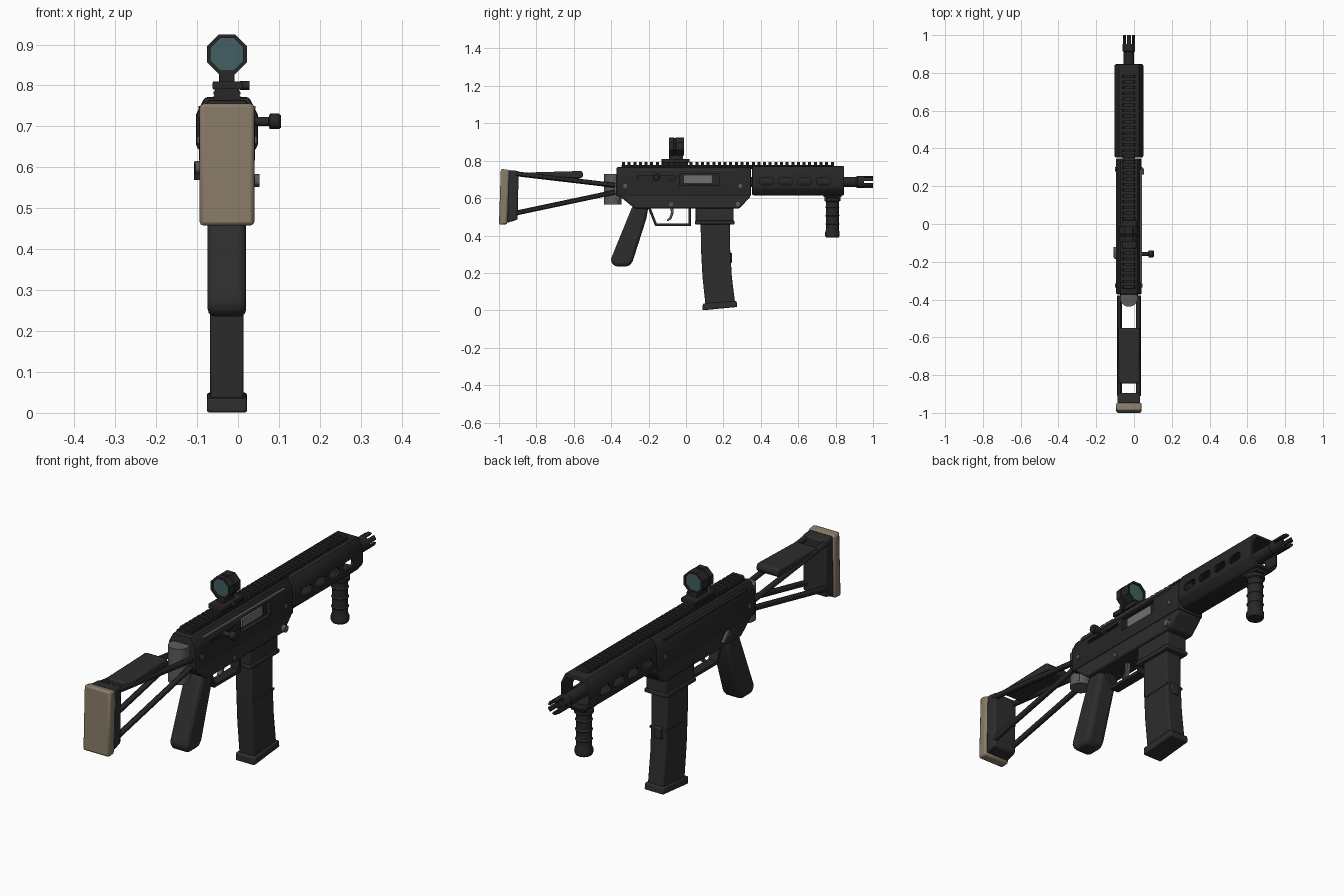
import bpy, bmesh, math
from mathutils import Vector, Matrix

cube = bpy.data.objects.get("Cube")
if cube:
    bpy.data.objects.remove(cube, do_unlink=True)

CX = -0.027          # middle plane of the body
parts = []


def material(name, r, g, b):
    m = bpy.data.materials.new(name)
    m.use_nodes = True
    m.diffuse_color = (r, g, b, 1)
    m.node_tree.nodes["Principled BSDF"].inputs["Base Color"].default_value = (r, g, b, 1)
    return m


BLACK = material("black metal", 0.02, 0.02, 0.021)
POLY = material("dark polymer", 0.026, 0.026, 0.027)
GREY = material("grey steel", 0.105, 0.105, 0.11)
BOLT = material("bolt steel", 0.16, 0.165, 0.155)
TAN = material("tan rubber", 0.25, 0.2, 0.14)
GLASS = material("teal glass", 0.055, 0.115, 0.12)


def finish(name, bm, mat, bevel=0.0, segments=2):
    bmesh.ops.remove_doubles(bm, verts=bm.verts, dist=1e-5)
    bmesh.ops.recalc_face_normals(bm, faces=bm.faces)
    mesh = bpy.data.meshes.new(name)
    bm.to_mesh(mesh)
    bm.free()
    mesh.materials.append(mat)
    ob = bpy.data.objects.new(name, mesh)
    bpy.context.collection.objects.link(ob)
    if bevel:
        mod = ob.modifiers.new("soft edges", 'BEVEL')
        mod.width, mod.segments, mod.limit_method = bevel, segments, 'ANGLE'
    parts.append(ob)
    return ob


def prism(name, pts, lo, hi, mat, bevel=0.0, along='X', segments=2):
    """Extrude a (y, z) outline along x, or an (x, z) outline along y."""
    bm = bmesh.new()
    place = (lambda p, d: (d, p[0], p[1])) if along == 'X' else (lambda p, d: (p[0], d, p[1]))
    a = [bm.verts.new(place(p, lo)) for p in pts]
    b = [bm.verts.new(place(p, hi)) for p in pts]
    bm.faces.new(a)
    bm.faces.new(b)
    for i in range(len(pts)):
        j = (i + 1) % len(pts)
        bm.faces.new((a[i], a[j], b[j], b[i]))
    return finish(name, bm, mat, bevel, segments)


def box(name, x, y, z, mat, bevel=0.0):
    return prism(name, [(y[0], z[0]), (y[1], z[0]), (y[1], z[1]), (y[0], z[1])], x[0], x[1], mat, bevel)


def mid(w):
    return CX - w, CX + w


def lathe(name, profile, origin, axis, mat, sides=20, turn=0.0):
    """Spin (radius, height) points about an axis."""
    bm = bmesh.new()
    rot = Vector((0, 0, 1)).rotation_difference(Vector(axis)).to_matrix()
    rings = []
    for r, h in profile:
        rings.append([bm.verts.new(Vector(origin) + rot @ Vector((
            r * math.cos(turn + math.tau * i / sides), r * math.sin(turn + math.tau * i / sides), h)))
            for i in range(sides)])
    for p, q in zip(rings, rings[1:]):
        for i in range(sides):
            j = (i + 1) % sides
            bm.faces.new((p[i], p[j], q[j], q[i]))
    return finish(name, bm, mat)


def rod(name, a, b, r, mat, sides=12):
    d = Vector(b) - Vector(a)
    return lathe(name, [(0, 0), (r, 0), (r, d.length), (0, d.length)], a, d.normalized(), mat, sides)


def cut(ob, cutters):
    for c in cutters:
        c.hide_render = True
        mod = ob.modifiers.new("cut", 'BOOLEAN')
        mod.object, mod.operation, mod.solver = c, 'DIFFERENCE', 'EXACT'
    bpy.context.view_layer.update()
    mesh = bpy.data.meshes.new_from_object(ob.evaluated_get(bpy.context.evaluated_depsgraph_get()))
    ob.modifiers.clear()
    ob.data = mesh
    for c in cutters:
        parts.remove(c)
        bpy.data.objects.remove(c, do_unlink=True)


def section(w, top, bottom, z0, z1, z2, z3):
    """Symmetric chamfered cross-section."""
    half = [(bottom, z0), (w, z1), (w, z2), (top, z3)]
    return [(CX + x, z) for x, z in half] + [(CX - x, z) for x, z in reversed(half)]


# Stock: pad, end block, cheek rest and four struts
prism("butt_pad", [(-1, .457), (-.955, .46), (-.945, .75), (-.99, .757)], *mid(.067), TAN, .01)
prism("stock_end", [(-.955, .468), (-.9, .485), (-.895, .745), (-.95, .75)], *mid(.06), POLY, .008)
prism("cheek_rest", [(-.845, .71), (-.56, .705), (-.548, .72), (-.555, .745), (-.845, .737)],
      *mid(.056), POLY, .008)
for side in (-1, 1):
    x = CX + side * .05
    rod("upper_strut", (x, -.91, .73), (x, -.38, .668), .013, BLACK)
    rod("lower_strut", (x, -.91, .52), (x, -.38, .632), .013, BLACK)
rod("stock_hinge", (CX, -.392, .565), (CX, -.392, .73), .046, GREY, 24)
box("hinge_block", mid(.04), (-.405, -.36), (.575, .72), GREY, .004)

# Receiver with ejection port and charging slot
upper = prism("upper_receiver", section(.068, .046, .068, .61, .62, .722, .765), -.372, .348,
              BLACK, .007, 'Y')
cut(upper, [box("port_cutter", (.022, .1), (-.035, .178), (.668, .73), BLACK),
            box("slot_cutter", (.028, .1), (-.26, -.06), (.701, .717), BLACK)])
box("bolt_carrier", (.0, .03), (-.012, .14), (.676, .722), BOLT, .003)
box("slot_bar", (.02, .036), (-.25, -.09), (.702, .709), BLACK)
prism("lower_receiver", [(-.37, .64), (-.37, .622), (-.275, .545), (.285, .545), (.343, .605), (.343, .64)],
      *mid(.064), POLY, .007)
for side in (-1, 1):
    x = CX + side * .0635
    box("receiver_ridge", (x - .006, x + .006), (-.31, .29), (.742, .75), GREY if side > 0 else BLACK)
    for y, z in ((-.325, .665), (.29, .665)):
        rod("receiver_pin", (CX, y, z), (CX + side * .073, y, z), .011, GREY)
rod("selector_pin", (CX, -.08, .567), (CX + .069, -.08, .567), .011, GREY)
rod("magazine_release", (CX, .277, .568), (.053, .277, .568), .016, GREY)
rod("selector_hub", (CX, -.17, .6), (-.104, -.17, .6), .016, GREY)
prism("selector_lever", [(-.18, .61), (-.155, .615), (-.12, .578), (-.13, .568)], -.108, -.094, GREY, .002)

# Charging handle
lathe("charging_handle", [(0, 0), (.011, 0), (.011, .055), (.019, .058), (.019, .08), (.015, .085), (0, .085)],
      (.02, -.158, .712), (1, 0, 0), BLACK)

# Handguard tube with oval windows on both sides
guard = prism("handguard", section(.076, .054, .046, .615, .652, .728, .772), .352, .846, BLACK, .008, 'Y')
cutters = [prism("bore_cutter", section(.064, .044, .038, .628, .66, .72, .756), .36, .9, BLACK, 0, 'Y')]
for i in range(4):
    yc = .432 + i * .101
    oval = [(yc + s * .019 + .019 * math.cos(a), .688 + .019 * math.sin(a))
            for s, start in ((1, -90), (-1, 90))
            for a in (math.radians(start + k * 30) for k in range(7))]
    cutters.append(prism("window_cutter", oval, -.2, .2, BLACK))
cut(guard, cutters)

# Barrel and slotted muzzle
rod("barrel", (CX, .3, .686), (CX, .93, .686), .028, BLACK, 20)
muzzle = lathe("muzzle_brake", [(0, 0), (.028, 0), (.033, .006), (.033, .09), (.021, .09), (.021, .025), (0, .025)],
               (CX, .91, .686), (0, 1, 0), BLACK, 24)
slots = []
for k in range(3):
    c = box("slot_cutter", (-.06, .06), (.952, 1.02), (-.006, .006), BLACK)
    c.data.transform(Matrix.Translation((CX, 0, .686)) @ Matrix.Rotation(k * math.pi / 3, 4, 'Y'))
    slots.append(c)
cut(muzzle, slots)

# Top rail with teeth
prism("rail_base", section(.033, .027, .024, .755, .768, .774, .778), -.345, .79, BLACK, 0, 'Y')
count = 38
for i in range(count):
    y = -.342 + i * 1.116 / (count - 1)
    prism("rail_tooth", section(.033, .026, .026, .772, .778, .784, .792), y, y + .016, BLACK, 0, 'Y')

# Optical sight
box("sight_base", mid(.029), (-.125, .012), (.77, .792), BLACK, .002)
box("sight_clamp", (-.062, .012), (-.13, .02), (.79, .81), BLACK, .003)
rod("clamp_knob", (.005, -.055, .8), (.028, -.055, .8), .011, BLACK)
box("sight_neck", mid(.019), (-.09, -.015), (.805, .836), BLACK, .002)
R = .0525
lathe("sight_tube", [(R * .82, 0), (R, 0), (R, .026), (R * .94, .029), (R * .94, .036), (R, .039), (R, .08),
                     (R * .82, .08), (R * .82, 0)],
      (CX, -.092, .876), (0, 1, 0), BLACK, 8, math.pi / 8)
for y in (-.082, -.024):
    lathe("sight_lens", [(0, 0), (R * .84, 0), (R * .84, .004), (0, .004)],
          (CX, y, .876), (0, 1, 0), GLASS, 8, math.pi / 8)

# Pistol grip, trigger and guard
prism("pistol_grip", [(-.285, .56), (-.2, .56), (-.212, .49), (-.285, .262), (-.305, .235), (-.385, .235),
                      (-.404, .268)], *mid(.047), POLY, .018, segments=3)
bar = [(-.205, .55), (-.165, .45), (.028, .45), (.028, .55)]
inner = [(.014, .55), (.014, .464), (-.156, .464), (-.19, .55)]
prism("trigger_guard", bar + inner, *mid(.022), BLACK)
prism("trigger", [(-.088, .56), (-.066, .56), (-.066, .52), (-.08, .485), (-.1, .475), (-.103, .483),
                  (-.087, .5), (-.08, .525)], *mid(.01), GREY, .002)

# Magazine well and curved magazine
box("magazine_well", mid(.052), (.052, .255), (.47, .56), POLY, .006)
box("well_lip", mid(.058), (.047, .26), (.46, .479), POLY, .004)
prism("magazine", [(.078, .48), (.08, .33), (.088, .18), (.104, .03), (.262, .04), (.245, .18), (.236, .33),
                   (.234, .48)], *mid(.041), POLY, .006)
prism("magazine_base", [(.088, .0), (.275, .018), (.27, .05), (.09, .036)], *mid(.049), POLY, .006)
prism("magazine_catch", [(.225, .25), (.247, .255), (.247, .305), (.225, .312)], *mid(.02), POLY, .003)
for side in (-1, 1):
    x = CX + side * .041
    prism("magazine_rib", [(.09, .285), (.24, .292), (.241, .302), (.09, .295)], x - .003, x + .003, POLY)

# Ringed fore grip
lathe("fore_grip", [(0, .39), (.034, .39), (.039, .398), (.039, .418), (.034, .43), (.034, .455), (.038, .461),
                    (.034, .467), (.034, .5), (.038, .506), (.034, .512), (.034, .545), (.038, .551),
                    (.034, .557), (.034, .58), (.042, .585), (.042, .6), (.03, .604), (.03, .63), (0, .63)],
      (CX, .783, 0), (0, 0, 1), BLACK, 20)
box("grip_mount", mid(.034), (.735, .832), (.604, .622), BLACK, .004)

# Smooth the rounded parts, keep hard edges crisp
bpy.ops.object.select_all(action='DESELECT')
for ob in parts:
    ob.select_set(True)
bpy.context.view_layer.objects.active = parts[0]
bpy.ops.object.shade_smooth_by_angle(angle=math.radians(30))
